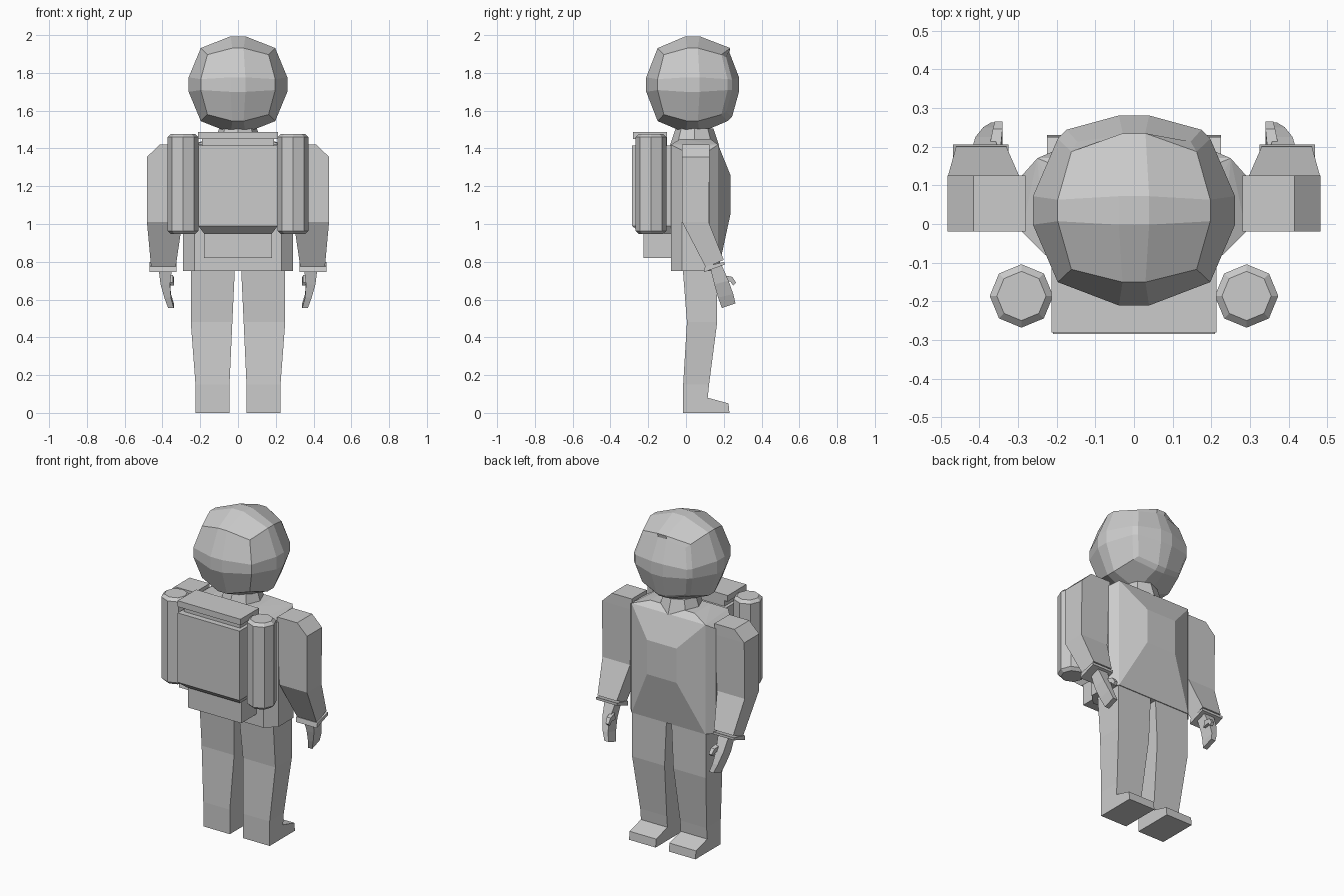
import bpy, bmesh, math
from mathutils import Vector

cube = bpy.data.objects.get("Cube")
if cube:
    bpy.data.objects.remove(cube, do_unlink=True)

grey = bpy.data.materials.new("suit_grey")
grey.use_nodes = True
COLOUR = (0.6, 0.6, 0.6, 1)
grey.diffuse_color = COLOUR
grey.node_tree.nodes["Principled BSDF"].inputs["Base Color"].default_value = COLOUR


def finish(name, bm, mirror=False):
    bmesh.ops.recalc_face_normals(bm, faces=bm.faces)
    mesh = bpy.data.meshes.new(name)
    bm.to_mesh(mesh)
    bm.free()
    mesh.materials.append(grey)
    obj = bpy.data.objects.new(name, mesh)
    bpy.context.collection.objects.link(obj)
    if mirror:
        obj.modifiers.new("Mirror", 'MIRROR').use_mirror_merge = False
    return obj


def loft(name, rings, mirror=False):
    """Skin four-sided rings: (x_in, x_out, (y, z) at back, (y, z) at front)."""
    bm = bmesh.new()
    loops = [[bm.verts.new(c) for c in ((a, *p), (b, *p), (b, *q), (a, *q))]
             for a, b, p, q in rings]
    for lo, hi in zip(loops, loops[1:]):
        for i in range(4):
            j = (i + 1) % 4
            bm.faces.new((lo[i], lo[j], hi[j], hi[i]))
    bm.faces.new(loops[0])
    bm.faces.new(loops[-1])
    return finish(name, bm, mirror)


def level(x0, x1, y0, y1, z):
    return (x0, x1, (y0, z), (y1, z))


def box(name, x, y0, y1, z0, z1):
    return loft(name, [level(-x, x, y0, y1, z0), level(-x, x, y0, y1, z1)])


# Helmet: rounded cube with a narrow middle band on every side
bm = bmesh.new()
steps = [-1, -0.15, 0.15, 1]
grid = {}
for axis in range(3):
    for side in (-1, 1):
        def corner(u, v):
            p = [u, v]
            p.insert(axis, side)
            p = tuple(p)
            if p not in grid:
                n = Vector(p).normalized() * 0.267
                # edges sit slightly proud of a true sphere
                grid[p] = bm.verts.new(n * (1.05 if sum(abs(c) == 1 for c in p) > 1 else 1))
            return grid[p]
        for a, b in zip(steps, steps[1:]):
            for c, d in zip(steps, steps[1:]):
                bm.faces.new((corner(a, c), corner(b, c), corner(b, d), corner(a, d)))
# Raised rim around the visor
rim = [v for p, v in grid.items() if p[1] == 1 and 1 in (abs(p[0]), abs(p[2]))]
front = [f for f in bm.faces if all(v in [w for p, w in grid.items() if p[1] == 1] for v in f.verts)]
bmesh.ops.recalc_face_normals(bm, faces=bm.faces)
bmesh.ops.inset_region(bm, faces=front, thickness=0.025, depth=0)
for v in rim:
    v.co.y += 0.015
bmesh.ops.scale(bm, vec=(1, 0.94, 0.98), verts=bm.verts)
bmesh.ops.translate(bm, vec=(0, 0.035, 1.738), verts=bm.verts)
finish("helmet", bm)

# Neck ring
bm = bmesh.new()
bmesh.ops.create_cone(bm, cap_ends=True, segments=8, radius1=0.13, radius2=0.1, depth=0.09)
bmesh.ops.translate(bm, vec=(0, 0.045, 1.46), verts=bm.verts)
finish("neck", bm)

# Torso: chamfered body with a bulging chest
bm = bmesh.new()
half = [(0.1, 0.235, 1.05), (0.1, 0.235, 1.26), (0.15, -0.03, 1.45), (0.15, 0.13, 1.45)]
for z, shoulder in ((0.75, 0.75), (1.42, 1.39)):
    half += [(0.23, -0.08, z), (0.29, -0.02, shoulder), (0.29, 0.125, shoulder), (0.25, 0.17, z)]
for x, y, z in half:
    for s in (-1, 1):
        bm.verts.new((s * x, y, z))
bmesh.ops.convex_hull(bm, input=bm.verts)
bmesh.ops.dissolve_limit(bm, angle_limit=math.radians(1), verts=bm.verts, edges=bm.edges)
finish("torso", bm)

# Legs with feet in one strip
loft("legs", [
    level(0.015, 0.25, -0.02, 0.165, 0.8),
    level(0.03, 0.25, 0.005, 0.165, 0.48),
    (0.045, 0.225, (-0.015, 0.15), (0.122, 0.15)),
    (0.045, 0.225, (-0.015, 0), (0.115, 0.08)),
    (0.045, 0.225, (0.23, 0), (0.225, 0.05)),
], True)

# Arms, cuffs, hands and thumbs
loft("arms", [
    level(0.28, 0.415, -0.02, 0.125, 1.42),
    level(0.28, 0.482, -0.02, 0.125, 1.355),
    level(0.295, 0.482, -0.02, 0.12, 1.01),
    (0.33, 0.46, (0.105, 0.77), (0.2, 0.81)),
], True)
loft("cuffs", [
    (0.325, 0.468, (0.1, 0.775), (0.205, 0.8)),
    (0.325, 0.468, (0.095, 0.745), (0.205, 0.785)),
], True)
loft("hands", [
    (0.35, 0.42, (0.13, 0.76), (0.19, 0.78)),
    (0.36, 0.41, (0.15, 0.68), (0.225, 0.7)),
    (0.355, 0.39, (0.17, 0.61), (0.25, 0.63)),
    (0.34, 0.37, (0.19, 0.555), (0.262, 0.58)),
], True)
loft("thumbs", [
    (0.345, 0.375, (0.19, 0.69), (0.195, 0.73)),
    (0.34, 0.365, (0.235, 0.695), (0.245, 0.72)),
    (0.34, 0.36, (0.25, 0.675), (0.265, 0.69)),
], True)

# Backpack: main case, neck, top slab and lower box
loft("pack_case", [
    level(-0.18, 0.18, -0.24, -0.07, 0.95),
    level(-0.21, 0.21, -0.285, -0.07, 0.99),
    level(-0.21, 0.21, -0.285, -0.07, 1.415),
])
box("pack_neck", 0.19, -0.25, -0.1, 1.41, 1.46)
box("pack_top", 0.213, -0.28, -0.1, 1.45, 1.487)
box("pack_base", 0.18, -0.225, -0.07, 0.82, 0.96)

# Air tanks: eight-sided with chamfered ends
bm = bmesh.new()
bmesh.ops.create_cone(bm, cap_ends=True, segments=8, radius1=0.082, radius2=0.082, depth=0.53)
caps = [e for e in bm.edges if abs(e.verts[0].co.z - e.verts[1].co.z) < 0.01]
bmesh.ops.bevel(bm, geom=caps, offset=0.017, segments=1, affect='EDGES')
bmesh.ops.translate(bm, vec=(0.291, -0.186, 1.212), verts=bm.verts)
finish("air_tanks", bm, True)
